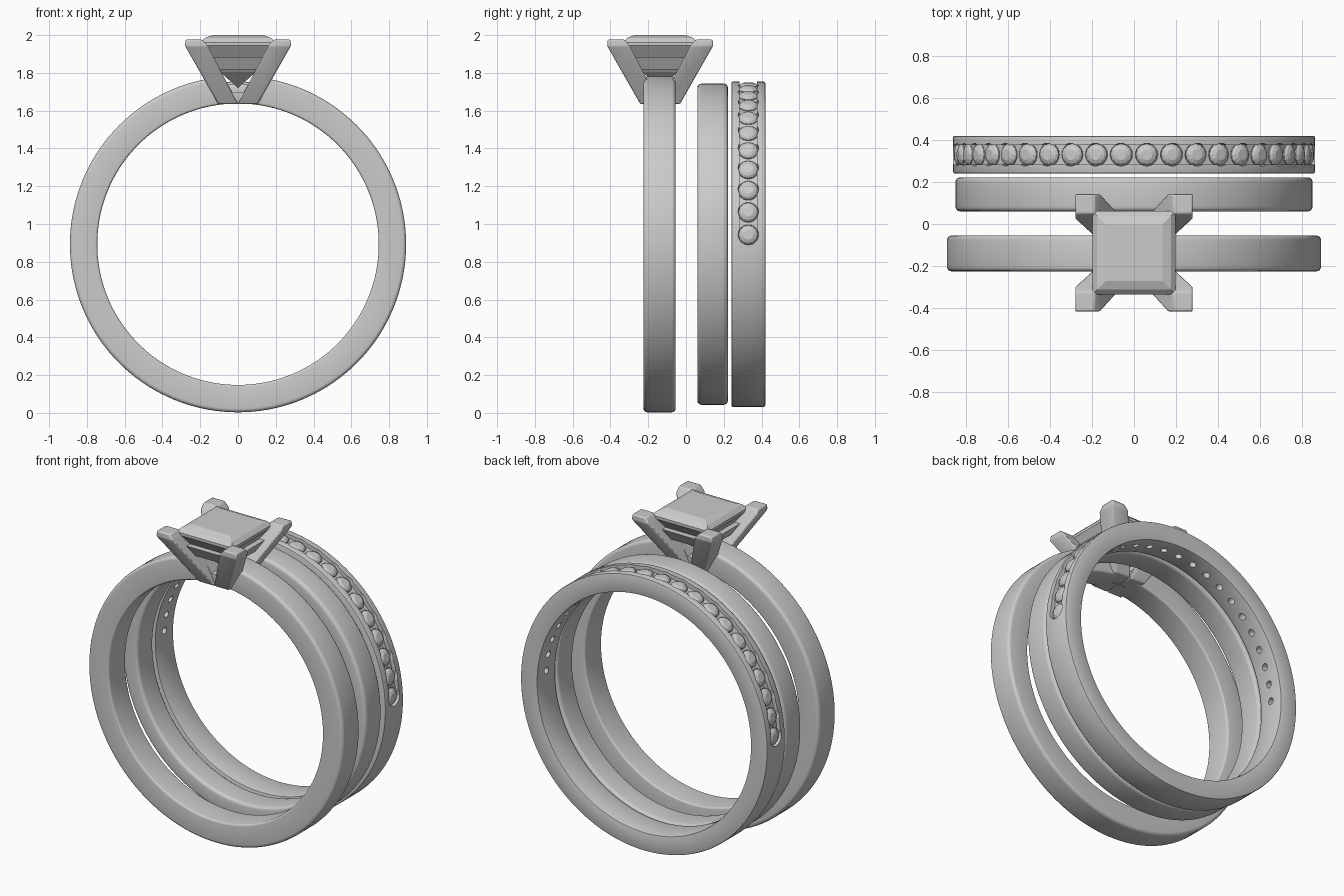
import bpy, bmesh, math
from mathutils import Matrix

if "Cube" in bpy.data.objects:
    bpy.data.objects.remove(bpy.data.objects["Cube"])

ZC = 0.893           # height of the common ring axis
R_IN = 0.745         # finger radius
HEAD_Y = -0.137      # centre of the stone setting
STEP = math.radians(8.25)


def finish(bm, name, smooth=True):
    bmesh.ops.recalc_face_normals(bm, faces=bm.faces)
    mesh = bpy.data.meshes.new(name)
    bm.to_mesh(mesh)
    bm.free()
    ob = bpy.data.objects.new(name, mesh)
    bpy.context.collection.objects.link(ob)
    if smooth:
        shade(ob)
    return ob


def select(ob):
    bpy.ops.object.select_all(action='DESELECT')
    ob.select_set(True)
    bpy.context.view_layer.objects.active = ob


def shade(ob):
    select(ob)
    bpy.ops.object.shade_smooth_by_angle(angle=math.radians(35))


def cut(ob, cutter):
    mod = ob.modifiers.new("cut", 'BOOLEAN')
    mod.operation = 'DIFFERENCE'
    mod.solver = 'EXACT'
    mod.object = cutter
    select(ob)
    bpy.ops.object.modifier_apply(modifier=mod.name)
    bpy.data.objects.remove(cutter)


def rounded(y0, y1, r0, r1, c_in, c_out, n=5):
    """Band cross-section (y, radius) with rounded corners."""
    pts = []
    for y, r, c, a0 in ((y1 - c_out, r1 - c_out, c_out, 0), (y0 + c_out, r1 - c_out, c_out, 90),
                        (y0 + c_in, r0 + c_in, c_in, 180), (y1 - c_in, r0 + c_in, c_in, 270)):
        for i in range(n):
            a = math.radians(a0 + 90 * i / (n - 1))
            pts.append((y + c * math.cos(a), r + c * math.sin(a)))
    return pts


def sweep(name, profile, half=math.pi, n=144, smooth=True):
    """Sweep a (y, radius) section round the ring axis, centred on the top."""
    bm = bmesh.new()
    full = half >= math.pi
    rows = []
    for i in range(n if full else n + 1):
        a = -half + 2 * half * i / n
        rows.append([bm.verts.new((r * math.sin(a), y, ZC + r * math.cos(a))) for y, r in profile])
    m = len(profile)
    for i in range(n):
        p, q = rows[i], rows[(i + 1) % len(rows)]
        for j in range(m):
            k = (j + 1) % m
            bm.faces.new((p[j], p[k], q[k], q[j]))
    if not full:
        bm.faces.new(rows[0])
        bm.faces.new(rows[-1])
    return finish(bm, name, smooth)


def turned(bm, levels, n, matrix, turn=0.0):
    """Closed stack of n-sided levels (radius, z); radius 0 gives a point."""
    rows = []
    for r, z in levels:
        if r == 0:
            rows.append([bm.verts.new(matrix @ Matrix.Translation((0, 0, z)).translation)] * n)
        else:
            rows.append([bm.verts.new(matrix @ Matrix.Translation(
                (r * math.cos(turn + 2 * math.pi * i / n),
                 r * math.sin(turn + 2 * math.pi * i / n), z)).translation) for i in range(n)])
    for p, q in zip(rows, rows[1:]):
        for i in range(n):
            k = (i + 1) % n
            bm.faces.new(list(dict.fromkeys((p[i], p[k], q[k], q[i]))))
    for row in (rows[0], rows[-1]):
        if row[0] is not row[1]:
            bm.faces.new(row)


# Three bands
solitaire = sweep("solitaire_band", rounded(-0.225, -0.055, R_IN, 0.89, 0.012, 0.02))
sweep("plain_band", rounded(0.06, 0.222, R_IN, 0.85, 0.02, 0.022))
Y0, Y1 = 0.24, 0.42
YM = (Y0 + Y1) / 2
stone_band = sweep("stone_band", rounded(Y0, Y1, R_IN, 0.861, 0.006, 0.008, 3), smooth=False)

# Channel, stone seats and drilled holes in the stone band
channel = sweep("channel_cutter", [(YM - 0.047, 0.836), (YM + 0.047, 0.836),
                                   (YM + 0.047, 0.92), (YM - 0.047, 0.92)], STEP * 10.5, 120, False)
cut(stone_band, channel)
seats, gems = bmesh.new(), bmesh.new()
for i in range(22):
    place = Matrix.Translation((0, YM, ZC)) @ Matrix.Rotation((i - 10.5) * STEP, 4, 'Y')
    turned(seats, [(0.021, 0.70), (0.021, 0.79), (0.054, 0.83), (0.054, 0.93)], 24, place)
    turned(gems, [(0, 0.785), (0.0525, 0.832), (0.0525, 0.838), (0.043, 0.849), (0.026, 0.857)],
           12, place)
cut(stone_band, finish(seats, "seat_cutter", False))
shade(stone_band)
finish(gems, "small_round_stones", False)

# V notch in the solitaire band under the main stone
bm = bmesh.new()
ends = [[bm.verts.new((x, y, z)) for x, z in ((-0.03, 1.70), (0.03, 1.70), (0.12, 1.85), (-0.12, 1.85))]
        for y in (-0.4, 0.1)]
for e in ends:
    bm.faces.new(e)
for j in range(4):
    k = (j + 1) % 4
    bm.faces.new((ends[0][j], ends[0][k], ends[1][k], ends[1][j]))
cut(solitaire, finish(bm, "notch_cutter", False))
shade(solitaire)

# Square main stone
HEAD = Matrix.Translation((0, HEAD_Y, 0))
S = math.sqrt(2)
bm = bmesh.new()
turned(bm, [(r * S, z) for r, z in ((0, 1.72), (0.095, 1.805), (0.15, 1.88), (0.198, 1.945),
                                    (0.198, 1.962), (0.175, 1.985), (0.135, 2.0))],
       4, HEAD, math.pi / 4)
finish(bm, "square_stone", False)

# Sloping gallery rail between the prongs
bm = bmesh.new()
rail = [[bm.verts.new((sx * h, HEAD_Y + sy * h, z)) for sx, sy in ((1, 1), (-1, 1), (-1, -1), (1, -1))]
        for h, z in ((0.15, 1.817), (0.19, 1.885), (0.145, 1.885), (0.105, 1.817))]
for j in range(4):
    p, q = rail[j], rail[(j + 1) % 4]
    for i in range(4):
        k = (i + 1) % 4
        bm.faces.new((p[i], p[k], q[k], q[i]))
finish(bm, "gallery_rail", False)

# Four flared corner prongs meeting at the base
for side, sx in (("left", -1), ("right", 1)):
    for end, sy in (("front", -1), ("back", 1)):
        bm = bmesh.new()
        rows = [[bm.verts.new((sx * u, HEAD_Y + sy * v, z))
                 for u, v in ((a, a), (b, a), (b, b), (a, b))]
                for a, b, z in ((0.0, 0.105, 1.635), (0.16, 0.28, 1.942), (0.188, 0.278, 1.976))]
        bm.faces.new(rows[0])
        bm.faces.new(rows[-1])
        for p, q in zip(rows, rows[1:]):
            for i in range(4):
                k = (i + 1) % 4
                bm.faces.new((p[i], p[k], q[k], q[i]))
        prong = finish(bm, f"{end}_{side}_prong", False)
        bevel = prong.modifiers.new("soft_edges", 'BEVEL')
        bevel.width = 0.007
        bevel.segments = 2
        shade(prong)
